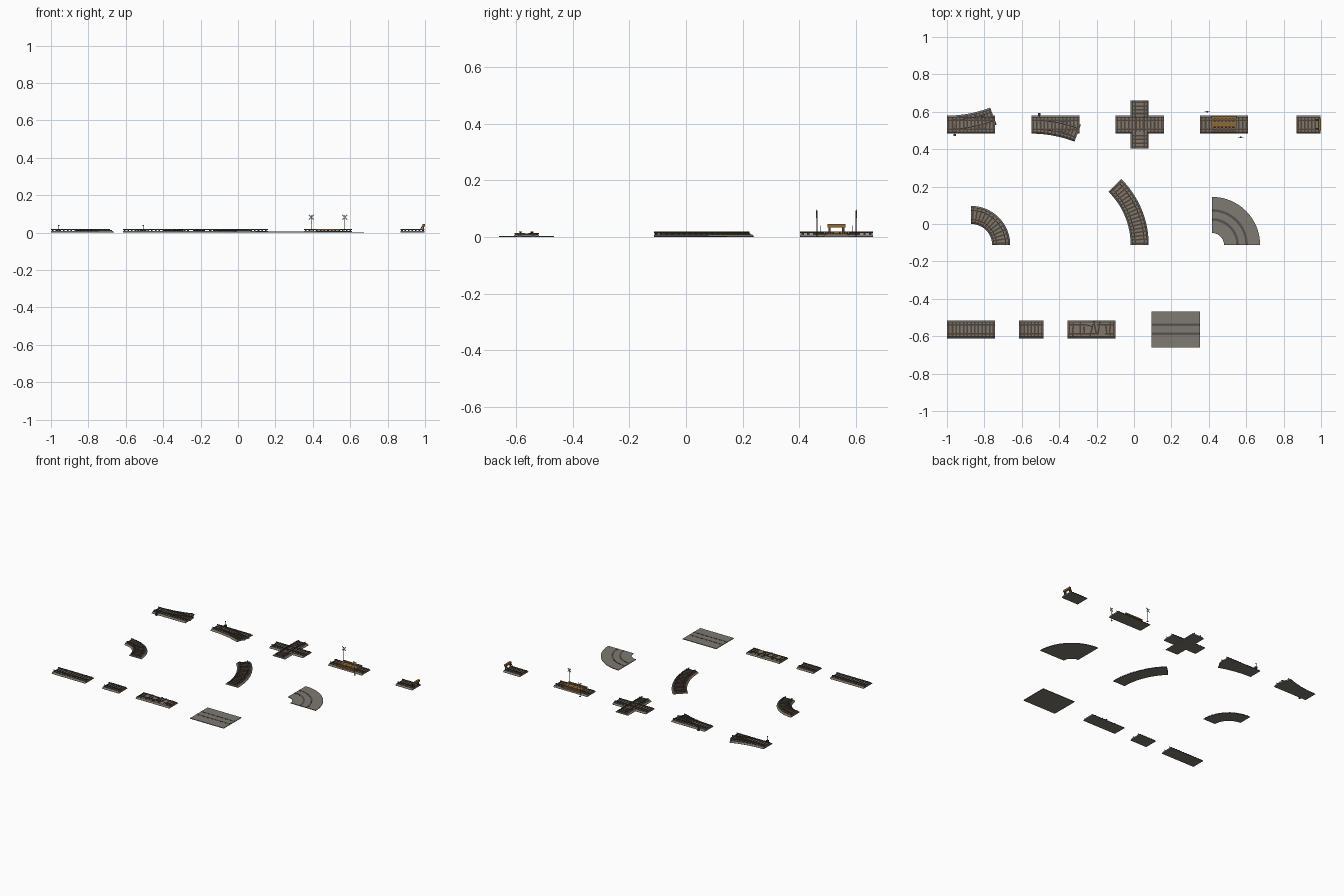
import bpy, bmesh, random
from math import sin, cos, pi, radians
from mathutils import Matrix, Vector

if "Cube" in bpy.data.objects:
    bpy.data.objects.remove(bpy.data.objects["Cube"])

random.seed(4)
S = 0.0322          # model units per metre; layout below is in metres
GAUGE = 0.75
ROW_FRONT, ROW_MID, ROW_BACK = 3, 17, 37


def material(name, rgb):
    m = bpy.data.materials.new(name)
    m.diffuse_color = (*rgb, 1)
    m.use_nodes = True
    m.node_tree.nodes["Principled BSDF"].inputs["Base Color"].default_value = m.diffuse_color
    return m


GRAVEL = material("gravel", (0.21, 0.19, 0.16))
WOOD = material("dark_wood", (0.085, 0.055, 0.035))
STEEL = material("steel", (0.075, 0.065, 0.06))
RUST = material("rust", (0.13, 0.06, 0.035))
DECK = material("deck_wood", (0.27, 0.14, 0.04))
CONCRETE = material("concrete", (0.21, 0.195, 0.17))
GROOVE = material("groove", (0.10, 0.095, 0.085))
WHITE = material("sign_white", (0.5, 0.5, 0.48))

# Cross-sections as (sideways, height)
BALLAST = [(-1.5, 0), (1.5, 0), (1.5, 0.04), (1.22, 0.3), (-1.22, 0.3), (-1.5, 0.04)]
RAIL = [(-.08, 0), (.08, 0), (.08, .03), (.02, .05), (.02, .11), (.045, .13), (.045, .18),
        (-.045, .18), (-.045, .13), (-.02, .11), (-.02, .05), (-.08, .03)]
RAIL_Z = 0.41


def rect(w, z0, z1):
    return [(-w / 2, z0), (w / 2, z0), (w / 2, z1), (-w / 2, z1)]


def finish(name, bm, mat):
    bmesh.ops.recalc_face_normals(bm, faces=bm.faces)
    bm.transform(Matrix.Translation((-1, -0.66, 0)) @ Matrix.Scale(S, 4))
    me = bpy.data.meshes.new(name)
    bm.to_mesh(me)
    bm.free()
    me.materials.append(mat)
    ob = bpy.data.objects.new(name, me)
    bpy.context.collection.objects.link(ob)
    return ob


def path(x, y, heading=0, radius=0, turn=1):
    """Function of distance: point at sideways offset, and heading."""
    def at(t, off=0):
        if radius:
            a = t / radius * turn
            px, py = radius * sin(abs(a)), turn * radius * (1 - cos(a))
        else:
            a, px, py = 0, t, 0
        px, py = px - off * sin(a), py + off * cos(a)
        c, s = cos(heading), sin(heading)
        return x + c * px - s * py, y + s * px + c * py, heading + a
    at.curved = bool(radius)
    return at


def sweep(bm, p, t0, t1, prof, off=0, dz=0):
    n = max(2, round((t1 - t0) / 0.4)) if p.curved else 1
    rings = []
    for i in range(n + 1):
        t = t0 + (t1 - t0) * i / n
        rings.append([bm.verts.new((*p(t, off + o)[:2], z + dz)) for o, z in prof])
    for a, b in zip(rings, rings[1:]):
        for i in range(len(prof)):
            j = (i + 1) % len(prof)
            bm.faces.new((a[i], a[j], b[j], b[i]))
    bm.faces.new(rings[0])
    bm.faces.new(rings[-1])


def box(bm, c, size, yaw=0, tilt=(0, 'X')):
    m = (Matrix.Translation(c) @ Matrix.Rotation(yaw, 4, 'Z') @ Matrix.Rotation(tilt[0], 4, tilt[1])
         @ Matrix.Diagonal((*size, 1)))
    bmesh.ops.create_cube(bm, size=1, matrix=m)


def swept(name, p, length, prof, mat, offs=(0,), t0=0, dz=0):
    bm = bmesh.new()
    for o in offs:
        sweep(bm, p, t0, length, prof, o, dz)
    return finish(name, bm, mat)


def sleepers(name, p, length, skip=lambda t: False, grow=lambda t: 0):
    wood, plate = bmesh.new(), bmesh.new()
    n = round(length / 0.615)
    for i in range(n):
        t = (i + 0.5) * length / n
        if skip(t):
            continue
        g = grow(t)
        x, y, h = p(t, g / 2)
        box(wood, (x, y, 0.335), (0.26, 2.3 + abs(g), 0.15), h)
        for o in (-GAUGE, GAUGE):
            x, y, h = p(t, o)
            box(plate, (x, y, 0.42), (0.18, 0.3, 0.03), h)
    finish(name + "_sleepers", wood, WOOD)
    finish(name + "_tie_plates", plate, RUST)


def track(name, p, length, dz=0, rail_start=0, **kw):
    swept(name + "_ballast", p, length, BALLAST, GRAVEL, dz=dz)
    swept(name + "_rails", p, length, RAIL, STEEL, (-GAUGE, GAUGE), rail_start, RAIL_Z + dz)
    sleepers(name, p, length, **kw)


def street(name, p, length):
    # Paved slab with sunken dark strips and flush rails
    swept(name + "_slab", p, length, rect(6, 0, 0.13), CONCRETE)
    swept(name + "_grooves", p, length, rect(0.42, 0.1, 0.14), GROOVE, (-GAUGE, GAUGE))
    swept(name + "_rails", p, length, rect(0.1, 0.1, 0.16), STEEL, (-GAUGE, GAUGE))


# Plain pieces
track("straight", path(0, ROW_FRONT), 8)
track("short_straight", path(12, ROW_FRONT), 4)
track("tight_curve", path(9, ROW_MID, pi / 2, 5), 5 * pi / 2)
track("wide_curve", path(32, ROW_MID, pi / 2, 14), 14 * pi / 4)
street("street_straight", path(34, ROW_FRONT), 8)
street("street_curve", path(49, ROW_MID, pi / 2, 5), 5 * pi / 2)

# Damaged straight: shifted sleepers, broken and bent rails
p = path(20, ROW_FRONT)
swept("damaged_ballast", p, 8, BALLAST, GRAVEL)
bm = bmesh.new()
for i in range(13):
    if i in (2, 5, 9):
        continue
    k = 0.3 if 3 < i < 11 else 0.06
    length = 1.3 if i in (4, 10) else 2.2
    box(bm, (20.3 + i * 0.615, ROW_FRONT + random.uniform(-k, k), 0.335), (0.26, length, 0.15),
        random.uniform(-k, k), (random.uniform(-0.03, 0.03), 'X'))
finish("damaged_sleepers", bm, WOOD)
bm = bmesh.new()
for t0, t1, o in ((0.3, 2.8, 1), (4.9, 7.7, 1), (0.3, 4.2, -1), (6.2, 7.7, -1)):
    sweep(bm, p, t0, t1, RAIL, o * GAUGE, RAIL_Z)
sweep(bm, path(22.8, ROW_FRONT + GAUGE, 0, 3, -1), 0, 1.3, RAIL, 0, RAIL_Z)
sweep(bm, path(24.2, ROW_FRONT - GAUGE, 0, 3, 1), 0, 1.1, RAIL, 0, RAIL_Z)
finish("damaged_rails", bm, RUST)

# Left and right switches with a lever stand
R, ANG = 21.5, radians(21)
for name, x, turn in (("left_switch", 0, 1), ("right_switch", 14, -1)):
    main, branch = path(x, ROW_BACK), path(x, ROW_BACK, 0, R, turn)
    track(name + "_main", main, 8, grow=lambda t: turn * t * t / (2 * R) if t < 5 else 0)
    track(name + "_branch", branch, R * ANG, -0.008, 0.8, skip=lambda t: t < 5)
    bm = bmesh.new()
    sweep(bm, main, 4.6, 6.6, RAIL, -turn * (GAUGE - 0.17), RAIL_Z)
    sweep(bm, branch, 4.6, 6.6, RAIL, turn * (GAUGE - 0.17), RAIL_Z)
    finish(name + "_check_rails", bm, STEEL)
    bm = bmesh.new()
    sy = ROW_BACK - turn * 1.72
    box(bm, (x + 1.3, sy, 0.2), (0.4, 0.36, 0.4))
    box(bm, (x + 1.3, sy, 0.75), (0.07, 0.07, 0.85))
    box(bm, (x + 1.3, sy, 1.15), (0.22, 0.04, 0.18))
    box(bm, (x + 1.3, ROW_BACK - turn * 0.85, 0.44), (0.06, 1.7, 0.05))
    finish(name + "_lever", bm, STEEL)

# Diamond crossing
track("crossing_main", path(28, ROW_BACK), 8)
track("crossing_cross", path(32, ROW_BACK - 4, pi / 2), 8, -0.008, skip=lambda t: abs(t - 4) < 1.3)

# Level crossing: plank deck and crossbuck signs
track("level_crossing", path(42, ROW_BACK), 8)
bm = bmesh.new()
for o in (-1.32, -1.05, -0.48, -0.24, 0, 0.24, 0.48, 1.05, 1.32):
    box(bm, (46, ROW_BACK + o, 0.45), (4.2, 0.22, 0.26))
finish("crossing_deck_planks", bm, DECK)
for name, sx, sy in (("back_sign", 43.2, ROW_BACK + 2.12), ("front_sign", 48.8, ROW_BACK - 2.12)):
    bm = bmesh.new()
    bmesh.ops.create_cone(bm, cap_ends=True, segments=8, radius1=0.06, radius2=0.06, depth=2.9,
                          matrix=Matrix.Translation((sx, sy, 1.45)))
    box(bm, (sx, sy, 0.06), (0.26, 0.26, 0.12))
    finish(name + "_post", bm, STEEL)
    bm = bmesh.new()
    d = 0.08 if sy > ROW_BACK else -0.08
    for a in (-pi / 4, pi / 4):
        box(bm, (sx, sy + d, 2.55), (1.1, 0.05, 0.16), 0, (a, 'Y'))
    finish(name + "_crossbuck", bm, WHITE)

# Buffer stop
track("buffer_track", path(58, ROW_BACK), 4)
bm = bmesh.new()
for o in (-GAUGE, GAUGE):
    box(bm, (61.85, ROW_BACK + o, 0.75), (0.24, 0.24, 1.3))
    box(bm, (61.5, ROW_BACK + o, 0.8), (0.14, 0.14, 1.0), 0, (radians(30), 'Y'))
finish("buffer_posts", bm, WOOD)
bm = bmesh.new()
box(bm, (61.9, ROW_BACK, 1.22), (0.42, 1.95, 0.4))
finish("buffer_beam", bm, DECK)
